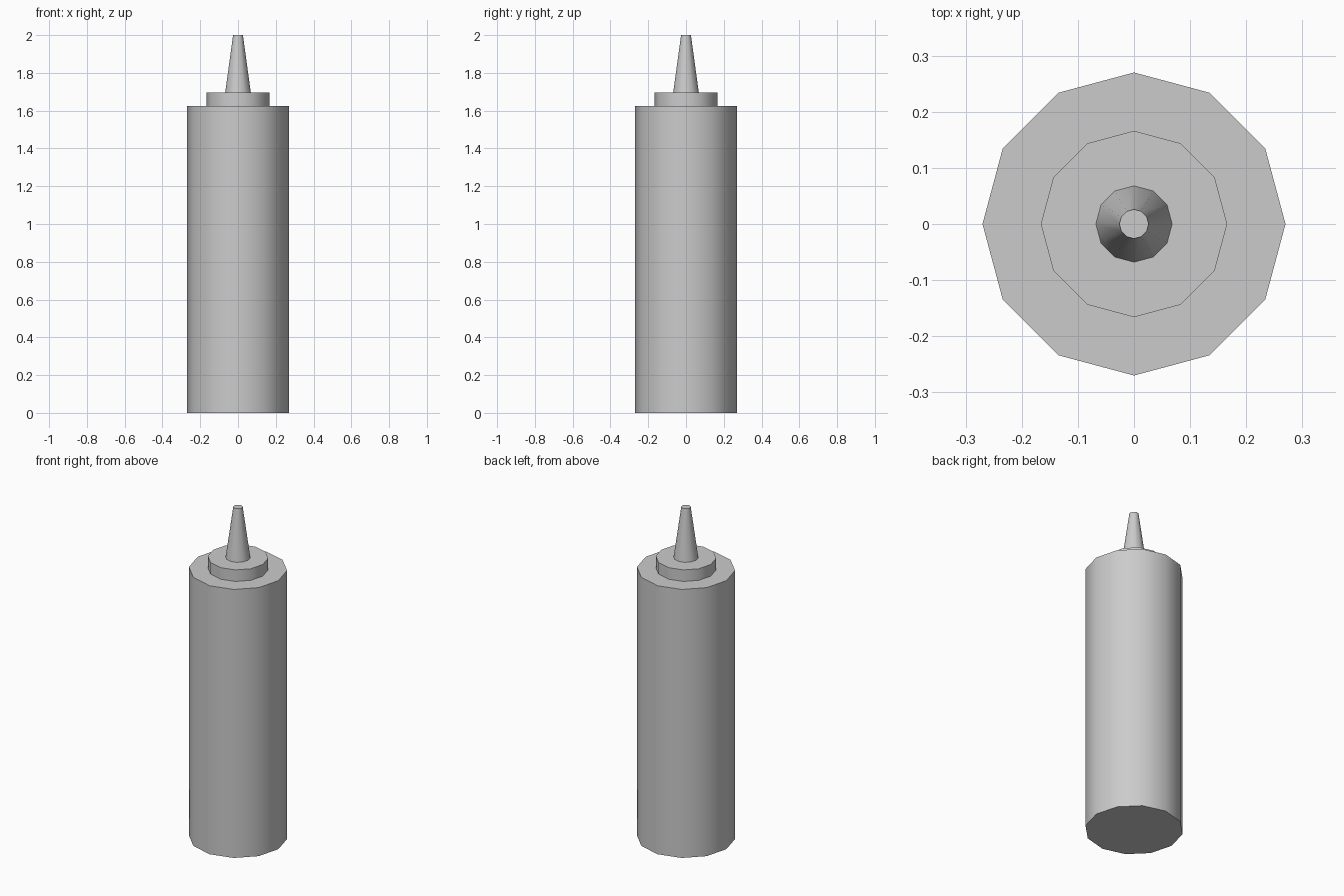
import bpy, bmesh
from math import cos, sin, tau, radians

if "Cube" in bpy.data.objects:
    bpy.data.objects.remove(bpy.data.objects["Cube"])

SIDES = 12


def turned(name, profile, cap_bottom=False, cap_top=False):
    """Revolve (radius, height) points around z into a 12-sided part."""
    bm = bmesh.new()
    rings = [[bm.verts.new((r * cos(tau * i / SIDES), r * sin(tau * i / SIDES), z))
              for i in range(SIDES)] for r, z in profile]
    for low, high in zip(rings, rings[1:]):
        for i in range(SIDES):
            j = (i + 1) % SIDES
            bm.faces.new((low[i], low[j], high[j], high[i]))
    if cap_bottom:
        bm.faces.new(rings[0][::-1])
    if cap_top:
        bm.faces.new(rings[-1])
    mesh = bpy.data.meshes.new(name)
    bm.to_mesh(mesh)
    bm.free()
    obj = bpy.data.objects.new(name, mesh)
    bpy.context.collection.objects.link(obj)
    # Smooth round the sides, sharp at the rims
    bpy.ops.object.select_all(action='DESELECT')
    obj.select_set(True)
    bpy.context.view_layer.objects.active = obj
    bpy.ops.object.shade_smooth_by_angle(angle=radians(40))
    return obj


BODY_R, COLLAR_R, NOZZLE_R, TIP_R = 0.27, 0.166, 0.068, 0.026
SHOULDER_Z, COLLAR_Z, TIP_Z = 1.625, 1.695, 2.0

# Bottle body with flat shoulder
turned("bottle_body", [(BODY_R, 0), (BODY_R, SHOULDER_Z), (COLLAR_R, SHOULDER_Z)],
       cap_bottom=True)

# Screw cap collar
turned("cap_collar", [(COLLAR_R, SHOULDER_Z), (COLLAR_R, COLLAR_Z), (NOZZLE_R, COLLAR_Z)])

# Tapered nozzle with flat tip
turned("nozzle", [(NOZZLE_R, COLLAR_Z), (TIP_R, TIP_Z)], cap_top=True)
